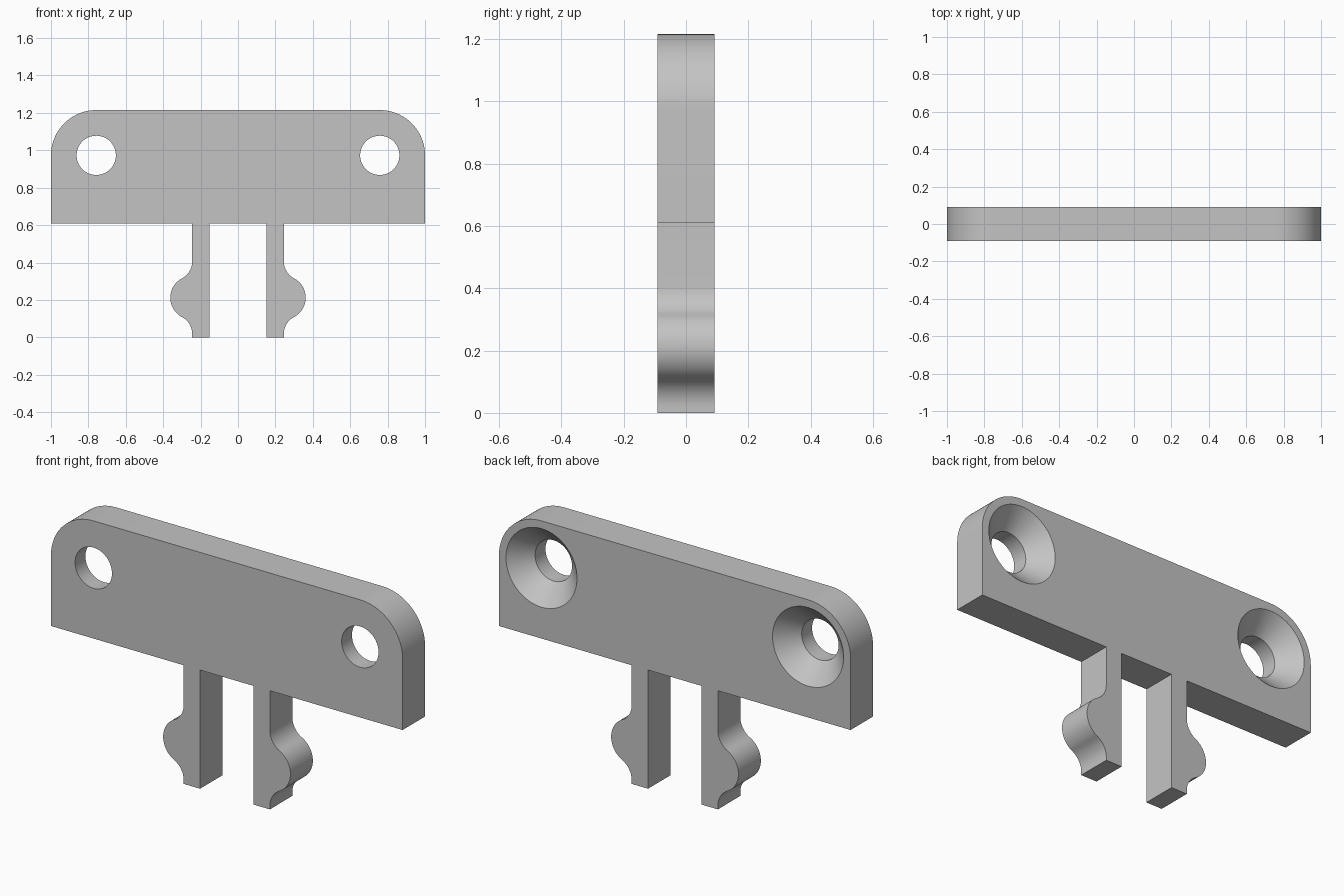
import bpy, bmesh
from math import sin, cos, pi, radians

cube = bpy.data.objects.get("Cube")
if cube:
    bpy.data.objects.remove(cube, do_unlink=True)

HALF_T = 0.091                    # half thickness
TOP, BASE = 1.215, 0.61           # plate top and underside
R = 0.242                         # plate corner radius
HOLE_X, HOLE_Z = 1 - R, TOP - R   # holes share the corner centres

grey = bpy.data.materials.new("light grey")
grey.use_nodes = True
colour = (0.55, 0.55, 0.55, 1)
grey.diffuse_color = colour
grey.node_tree.nodes["Principled BSDF"].inputs["Base Color"].default_value = colour


def arc(cx, cz, r, start, end, steps):
    angles = [radians(start + (end - start) * i / steps) for i in range(steps + 1)]
    return [(cx + r * cos(a), cz + r * sin(a)) for a in angles]


def make_object(name, bm):
    bmesh.ops.recalc_face_normals(bm, faces=bm.faces)
    mesh = bpy.data.meshes.new(name)
    bm.to_mesh(mesh)
    bm.free()
    mesh.materials.append(grey)
    obj = bpy.data.objects.new(name, mesh)
    bpy.context.collection.objects.link(obj)
    return obj


# Right half of the outline: rounded plate corner, then the leg with its snap bulb
LEG_IN, LEG_OUT, BULB_Z, BULB_R, FILLET = 0.152, 0.245, 0.212, 0.117, 0.1025
JOIN = 62                         # angle where bulb and fillets meet
rise = (BULB_R + FILLET) * sin(radians(JOIN))
fillet_x = LEG_OUT + FILLET
half = arc(HOLE_X, HOLE_Z, R, 90, 0, 24)
half += [(1, BASE), (LEG_OUT, BASE)]
half += arc(fillet_x, BULB_Z + rise, FILLET, 180, 180 + JOIN, 10)
half += arc(LEG_OUT, BULB_Z, BULB_R, JOIN, -JOIN, 24)[1:-1]
half += arc(fillet_x, BULB_Z - rise, FILLET, 180 - JOIN, 180, 10)
half += [(LEG_OUT, 0), (LEG_IN, 0), (LEG_IN, BASE)]
outline = half + [(-x, z) for x, z in reversed(half)]

# Extrude the whole outline through the thickness
bm = bmesh.new()
face = bm.faces.new([bm.verts.new((x, -HALF_T, z)) for x, z in outline])
extruded = bmesh.ops.extrude_face_region(bm, geom=[face])
moved = [v for v in extruded["geom"] if isinstance(v, bmesh.types.BMVert)]
bmesh.ops.translate(bm, verts=moved, vec=(0, 2 * HALF_T, 0))
body = make_object("mounting_clip_body", bm)


# Countersunk screw holes, widening towards the back
def add_countersink(bm, cx, sides=64):
    over = 0.02
    profile = [(-HALF_T - over, 0.105), (-0.007, 0.105),
               (HALF_T, 0.202), (HALF_T + over, 0.202)]
    rings = []
    for y, r in profile:
        rings.append([bm.verts.new((cx + r * cos(2 * pi * i / sides), y,
                                    HOLE_Z + r * sin(2 * pi * i / sides)))
                      for i in range(sides)])
    for a, b in zip(rings, rings[1:]):
        for i in range(sides):
            j = (i + 1) % sides
            bm.faces.new((a[i], a[j], b[j], b[i]))
    bm.faces.new(rings[0])
    bm.faces.new(rings[-1])


bm = bmesh.new()
for side in (-1, 1):
    add_countersink(bm, side * HOLE_X)
cutter = make_object("screw_hole_cutter", bm)
cutter.hide_render = True

cut = body.modifiers.new("screw holes", 'BOOLEAN')
cut.operation = 'DIFFERENCE'
cut.solver = 'EXACT'
cut.object = cutter

bpy.ops.object.select_all(action='DESELECT')
body.select_set(True)
bpy.context.view_layer.objects.active = body
bpy.ops.object.modifier_apply(modifier=cut.name)
bpy.data.objects.remove(cutter, do_unlink=True)

# Smooth the curved walls, keep the rims sharp
bpy.ops.object.shade_smooth_by_angle(angle=radians(30))
